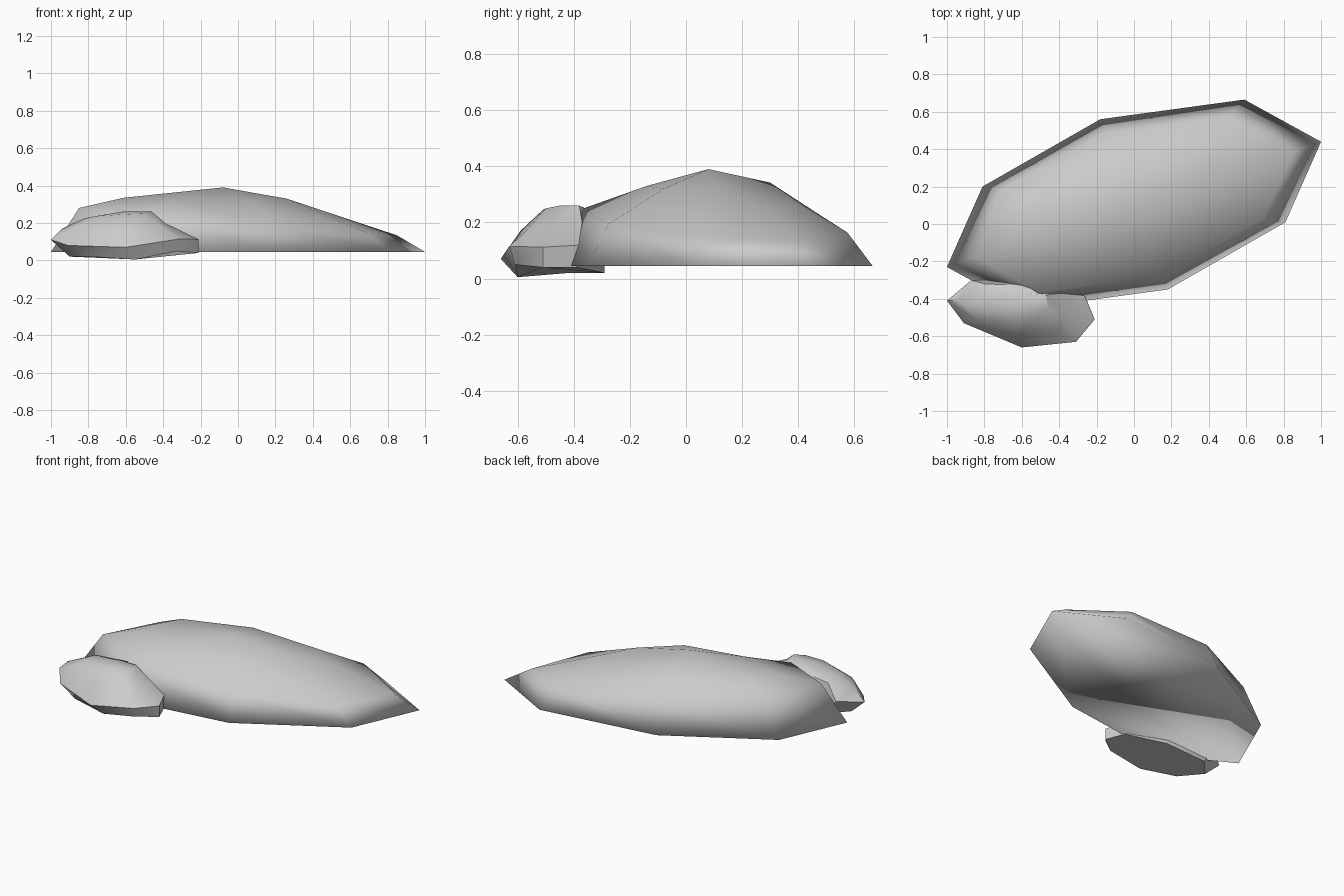
import bpy, bmesh, math

if "Cube" in bpy.data.objects:
    bpy.data.objects.remove(bpy.data.objects["Cube"])


def lofted(name, rings, apex, angle):
    """Closed stone from a flat foot ring, upper rings and a top point."""
    bm = bmesh.new()
    loops = [[bm.verts.new(p) for p in ring] for ring in rings]
    n = len(loops[0])
    for a, b in zip(loops, loops[1:]):
        for i in range(n):
            j = (i + 1) % n
            bm.faces.new((a[i], a[j], b[j], b[i]))
    top = bm.verts.new(apex)
    for i in range(n):
        bm.faces.new((loops[-1][i], loops[-1][(i + 1) % n], top))
    bm.faces.new(loops[0][::-1])
    bmesh.ops.recalc_face_normals(bm, faces=bm.faces)
    mesh = bpy.data.meshes.new(name)
    bm.to_mesh(mesh)
    bm.free()
    ob = bpy.data.objects.new(name, mesh)
    bpy.context.collection.objects.link(ob)
    bpy.ops.object.select_all(action='DESELECT')
    ob.select_set(True)
    bpy.context.view_layer.objects.active = ob
    bpy.ops.object.shade_smooth_by_angle(angle=math.radians(angle))


# Large boulder: smooth eight-sided dome, leaning towards the left
half = [(-1, -.335), (-.81, .095), (-.18, .455), (.59, .56)]
outline = half + [(-x, -y) for x, y in half]
base = [(x, y + .105, .045) for x, y in outline]
shoulder = [(.85 * x, .84 * y + .105, .207 - .073 * x) for x, y in outline]
crown = [(-.61, -.04, .335), (-.52, .16, .34), (-.10, .30, .342), (.30, .41, .265),
         (.47, .31, .255), (.26, .12, .33), (.07, -.08, .32), (-.34, -.14, .33)]
lofted("large_boulder", [base, shoulder, crown], (-.08, .08, .39), 180)

# Small boulder: low stone with a nearly flat underside
foot = [(-.90, -.42, .02), (-.79, -.55, .02), (-.55, -.60, .005), (-.33, -.61, .05),
        (-.21, -.51, .04), (-.26, -.39, .04), (-.50, -.29, .02), (-.80, -.31, .02)]
belly = [(-1, -.41, .11), (-.91, -.53, .08), (-.60, -.66, .07), (-.31, -.63, .115),
         (-.21, -.51, .112), (-.27, -.37, .12), (-.50, -.29, .09), (-.87, -.30, .12)]
brow = [(-.94, -.41, .17), (-.84, -.51, .19), (-.62, -.59, .17), (-.40, -.57, .17),
        (-.39, -.48, .20), (-.40, -.37, .20), (-.54, -.33, .24), (-.80, -.32, .215)]
cap = [(-.82, -.41, .225), (-.77, -.47, .235), (-.63, -.51, .245), (-.51, -.50, .25),
       (-.46, -.45, .26), (-.47, -.38, .26), (-.58, -.37, .255), (-.74, -.36, .235)]
lofted("small_boulder", [foot, belly, brow, cap], (-.62, -.43, .26), 40)
